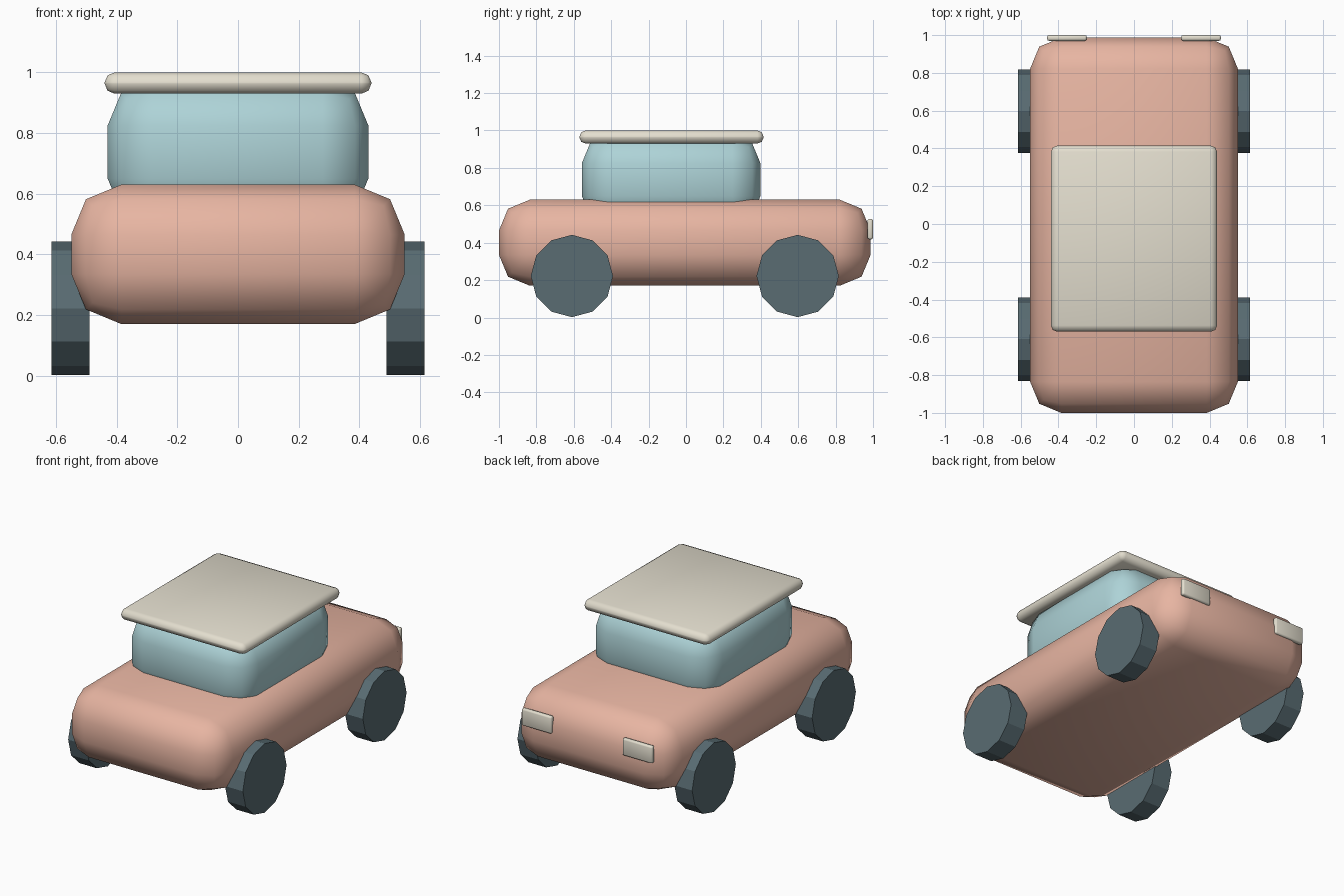
import bpy
import math

if "Cube" in bpy.data.objects:
    bpy.data.objects.remove(bpy.data.objects["Cube"])


def material(name, rgb):
    mat = bpy.data.materials.new(name)
    mat.diffuse_color = (*rgb, 1)
    mat.use_nodes = True
    mat.node_tree.nodes["Principled BSDF"].inputs["Base Color"].default_value = mat.diffuse_color
    return mat


coral = material("coral_paint", (0.80, 0.46, 0.36))
teal = material("teal_glass", (0.42, 0.65, 0.68))
cream = material("cream", (0.77, 0.73, 0.62))
rubber = material("dark_rubber", (0.10, 0.15, 0.17))


def rounded_box(name, x, y, z, radius, mat, segments=2):
    """Box between the (min, max) limits with rounded edges."""
    bpy.ops.mesh.primitive_cube_add(size=1, location=[sum(r) / 2 for r in (x, y, z)])
    obj = bpy.context.object
    obj.name = name
    obj.scale = [r[1] - r[0] for r in (x, y, z)]
    bpy.ops.object.transform_apply(location=False, rotation=False, scale=True)
    bevel = obj.modifiers.new("rounding", 'BEVEL')
    bevel.width = radius
    bevel.segments = segments
    bpy.ops.object.modifier_apply(modifier=bevel.name)
    bpy.ops.object.shade_smooth_by_angle(angle=math.radians(50))
    obj.data.materials.append(mat)
    return obj


# Body, cabin and overhanging roof
rounded_box("body", (-0.55, 0.55), (-1.0, 0.987), (0.17, 0.63), 0.165, coral)
rounded_box("cabin", (-0.43, 0.43), (-0.557, 0.398), (0.50, 0.975), 0.15, teal)
rounded_box("roof", (-0.44, 0.44), (-0.57, 0.415), (0.93, 1.0), 0.033, cream)

for side, label in ((-1, "left"), (1, "right")):
    # Rear lights
    x = sorted((side * 0.25, side * 0.46))
    rounded_box(f"{label}_light", x, (0.97, 1.0), (0.418, 0.527), 0.01, cream)

    # Twelve-sided wheels
    for y, end in ((-0.61, "front"), (0.597, "rear")):
        bpy.ops.mesh.primitive_cylinder_add(
            vertices=12, radius=0.22, depth=0.125,
            location=(side * 0.5525, y, 0.222), rotation=(0, math.pi / 2, 0))
        wheel = bpy.context.object
        wheel.name = f"{end}_{label}_wheel"
        wheel.data.materials.append(rubber)
